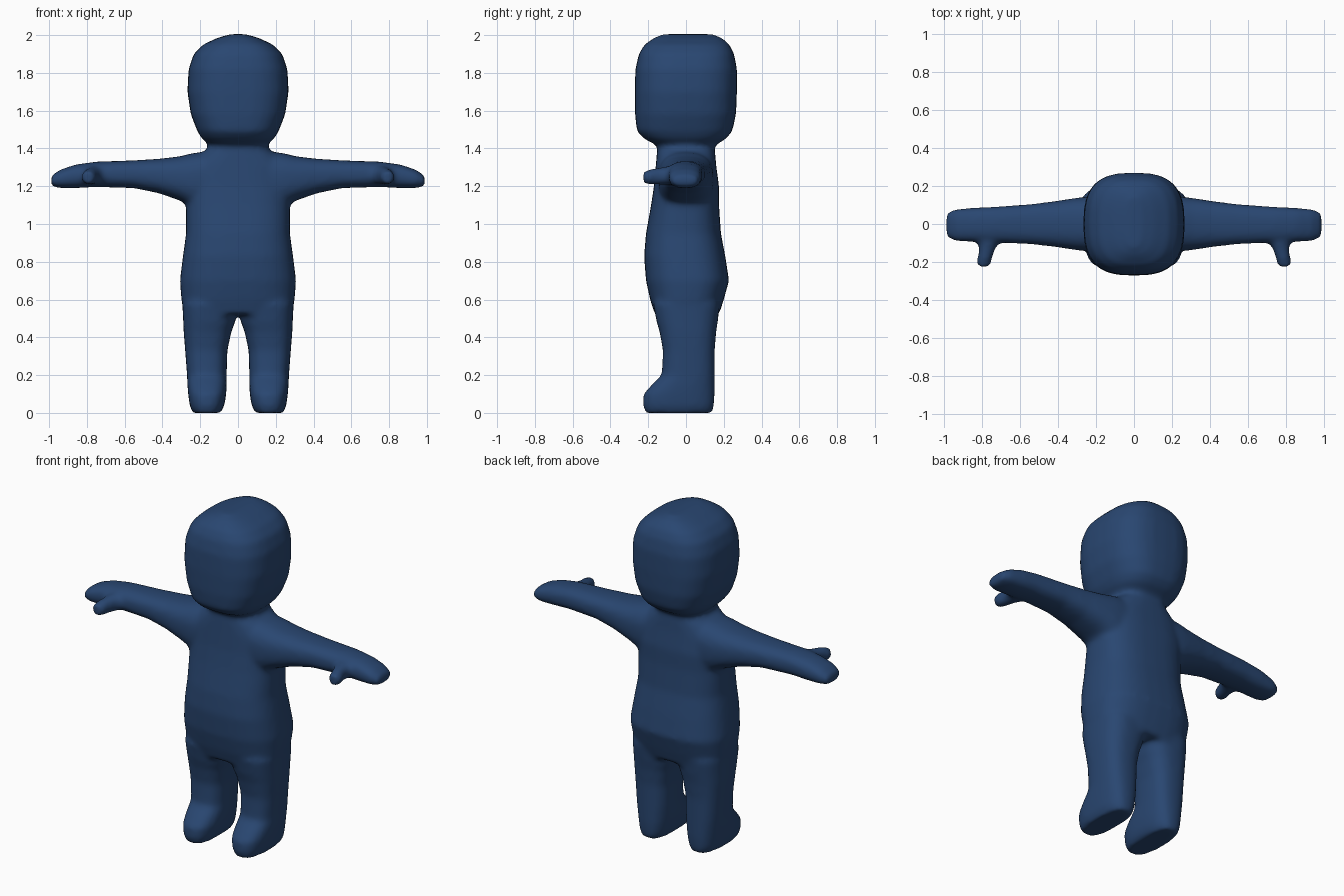
import bpy
import bmesh
import math

# Remove the default object
default_cube = bpy.data.objects.get("Cube")
if default_cube:
    bpy.data.objects.remove(default_cube, do_unlink=True)

SIDES = 32


def rounded_ring(low_a, high_a, low_b, high_b, power):
    """Rounded-box outline that fills the given bounds."""
    points = []
    for step in range(SIDES):
        angle = math.tau * step / SIDES
        cosine, sine = math.cos(angle), math.sin(angle)
        a = math.copysign(abs(cosine) ** (2 / power), cosine)
        b = math.copysign(abs(sine) ** (2 / power), sine)
        points.append(((low_a + high_a) / 2 + a * (high_a - low_a) / 2,
                       (low_b + high_b) / 2 + b * (high_b - low_b) / 2))
    return points


def loft(mesh, sections, place, power=2.5):
    """Skin a closed tube through sections (position, low_a, high_a, low_b, high_b)."""
    rings = []
    for position, *bounds in sections:
        outline = rounded_ring(*bounds, power)
        rings.append([mesh.verts.new(place(position, a, b)) for a, b in outline])
    faces = [mesh.faces.new(rings[0]), mesh.faces.new(rings[-1])]
    for lower, upper in zip(rings, rings[1:]):
        for i in range(SIDES):
            j = (i + 1) % SIDES
            faces.append(mesh.faces.new((lower[i], lower[j], upper[j], upper[i])))
    bmesh.ops.recalc_face_normals(mesh, faces=faces)


def symmetric(sections):
    """Expand (height, half width, front, back) into full section bounds."""
    return [(z, -half, half, front, back) for z, half, front, back in sections]


def upright(z, x, y):
    return (x, y, z)


# Head: height, half width, front, back
head = symmetric([
    (1.42, .15, -.16, .16), (1.45, .19, -.22, .21), (1.49, .215, -.26, .245),
    (1.58, .25, -.27, .265), (1.7, .268, -.272, .27), (1.82, .262, -.268, .27),
    (1.9, .235, -.25, .255), (1.95, .185, -.22, .23), (1.985, .11, -.17, .19),
    (2.005, .04, -.12, .14),
])

# Torso with neck and hips
torso = symmetric([
    (.52, .285, -.165, .175), (.6, .3, -.19, .2), (.7, .308, -.212, .228),
    (.83, .292, -.222, .208), (.95, .275, -.212, .185), (1.1, .275, -.185, .175),
    (1.2, .28, -.17, .175), (1.31, .26, -.16, .16), (1.37, .2, -.155, .155),
    (1.4, .158, -.152, .152), (1.47, .158, -.152, .152),
])

# Leg and foot: height, inner, outer, front, back
leg = [
    (0, .09, .24, -.215, .14), (.04, .072, .256, -.228, .148),
    (.1, .062, .264, -.225, .152), (.15, .06, .268, -.18, .152),
    (.2, .06, .27, -.128, .152), (.33, .056, .28, -.122, .152),
    (.43, .035, .288, -.14, .16), (.48, .015, .29, -.155, .168),
    (.58, .0, .295, -.175, .18),
]

# Arm and hand: distance out, front, back, bottom, top
arm = [
    (.12, -.15, .15, 1.08, 1.39), (.24, -.145, .145, 1.09, 1.375),
    (.31, -.137, .137, 1.125, 1.358), (.42, -.12, .12, 1.163, 1.345),
    (.55, -.106, .104, 1.19, 1.337), (.75, -.097, .09, 1.196, 1.33),
    (.86, -.094, .085, 1.19, 1.315), (.94, -.09, .078, 1.19, 1.288),
    (.99, -.07, .06, 1.2, 1.255),
]

# Thumb: distance forward, inner, outer, bottom, top
thumb = [
    (-.04, .69, .84, 1.21, 1.31), (.09, .705, .825, 1.208, 1.305),
    (.14, .737, .816, 1.207, 1.3), (.19, .75, .83, 1.207, 1.29),
    (.225, .76, .825, 1.215, 1.28),
]

shape = bmesh.new()
loft(shape, head, upright, power=2.8)
loft(shape, torso, upright, power=2.7)
for side in (-1, 1):
    loft(shape, leg, lambda z, x, y: (side * x, y, z), power=2.7)
    loft(shape, arm, lambda x, y, z: (side * x, y, z), power=2.6)
    loft(shape, thumb, lambda y, x, z: (side * x, -y, z), power=2.2)

body_mesh = bpy.data.meshes.new("body")
shape.to_mesh(body_mesh)
shape.free()
body = bpy.data.objects.new("body", body_mesh)
bpy.context.collection.objects.link(body)

# One navy skin
navy = bpy.data.materials.new("navy blue")
navy.use_nodes = True
colour = (.022, .062, .165, 1)
navy.diffuse_color = colour
navy.node_tree.nodes["Principled BSDF"].inputs["Base Color"].default_value = colour
body_mesh.materials.append(navy)

# Fuse the parts into one soft surface
fuse = body.modifiers.new("fuse", "REMESH")
fuse.mode = "VOXEL"
fuse.voxel_size = .014
fuse.use_smooth_shade = True
soften = body.modifiers.new("soften", "SMOOTH")
soften.factor = .5
soften.iterations = 10
